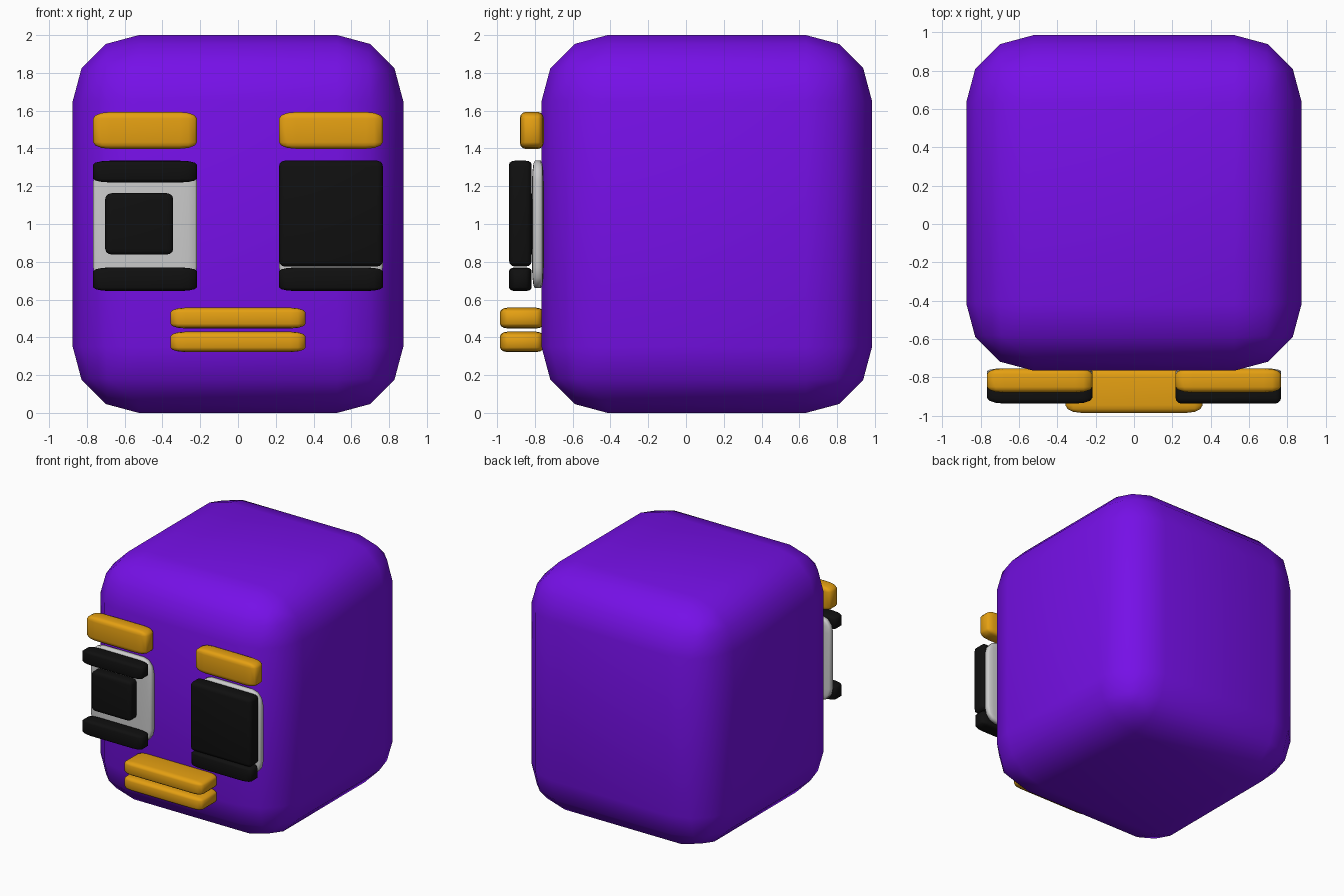
import bpy, bmesh
from mathutils import Vector

if "Cube" in bpy.data.objects:
    bpy.data.objects.remove(bpy.data.objects["Cube"])


def material(name, rgb):
    m = bpy.data.materials.new(name)
    m.diffuse_color = (*rgb, 1)
    m.use_nodes = True
    m.node_tree.nodes["Principled BSDF"].inputs["Base Color"].default_value = m.diffuse_color
    return m


PURPLE = material("purple", (0.18, 0.005, 0.80))
ORANGE = material("orange", (0.78, 0.35, 0.006))
BLACK = material("black", (0.005, 0.005, 0.005))


def rounded_box(name, x, y, z, r, mat=None):
    """Box spanning the x, y, z ranges; r is the edge rounding per axis."""
    lo, hi = Vector((x[0], y[0], z[0])), Vector((x[1], y[1], z[1]))
    size, mid, r = hi - lo, (hi + lo) / 2, Vector(r)
    bm = bmesh.new()
    bmesh.ops.create_cube(bm, size=1)
    # bevel in stretched space so the rounding can differ per axis
    bmesh.ops.scale(bm, verts=bm.verts, vec=[size[i] / r[i] for i in range(3)])
    bmesh.ops.bevel(bm, geom=bm.edges[:], offset=1, segments=3, profile=0.5,
                    affect='EDGES', clamp_overlap=True)
    bmesh.ops.scale(bm, verts=bm.verts, vec=r)
    bmesh.ops.translate(bm, verts=bm.verts, vec=mid)
    bmesh.ops.recalc_face_normals(bm, faces=bm.faces)
    for f in bm.faces:
        f.smooth = True
    me = bpy.data.meshes.new(name)
    bm.to_mesh(me)
    bm.free()
    ob = bpy.data.objects.new(name, me)
    bpy.context.collection.objects.link(ob)
    if mat:
        me.materials.append(mat)
    return ob


# Head block
rounded_box("head", (-0.875, 0.875), (-0.765, 0.985), (0, 2), (0.35, 0.35, 0.35), PURPLE)

# Brows and eyes; the +x eye is winking behind a tall upper lid
for side, sx, lid_bottom, lid_r in (("left", -1, 1.22, (0.09, 0.03, 0.02)),
                                    ("right", 1, 0.775, (0.03, 0.03, 0.03))):
    def span(a, b):
        return tuple(sorted((sx * a, sx * b)))
    wide = span(0.217, 0.767)
    lid_y = (-0.937, -0.817)
    rounded_box(side + "_brow", wide, (-0.88, -0.753), (1.398, 1.593), (0.09, 0.03, 0.035), ORANGE)
    rounded_box(side + "_eye_white", wide, (-0.815, -0.753), (0.66, 1.335), (0.09, 0.015, 0.11))
    rounded_box(side + "_pupil", span(0.343, 0.703), (-0.895, -0.80), (0.838, 1.163), (0.035, 0.02, 0.03), BLACK)
    rounded_box(side + "_upper_lid", wide, lid_y, (lid_bottom, 1.335), lid_r, BLACK)
    rounded_box(side + "_lower_lid", wide, lid_y, (0.645, 0.77), (0.09, 0.03, 0.02), BLACK)

# Lips
for name, z in (("upper_lip", (0.447, 0.557)), ("lower_lip", (0.322, 0.430))):
    rounded_box(name, (-0.358, 0.358), (-0.985, -0.753), z, (0.08, 0.04, 0.025), ORANGE)
